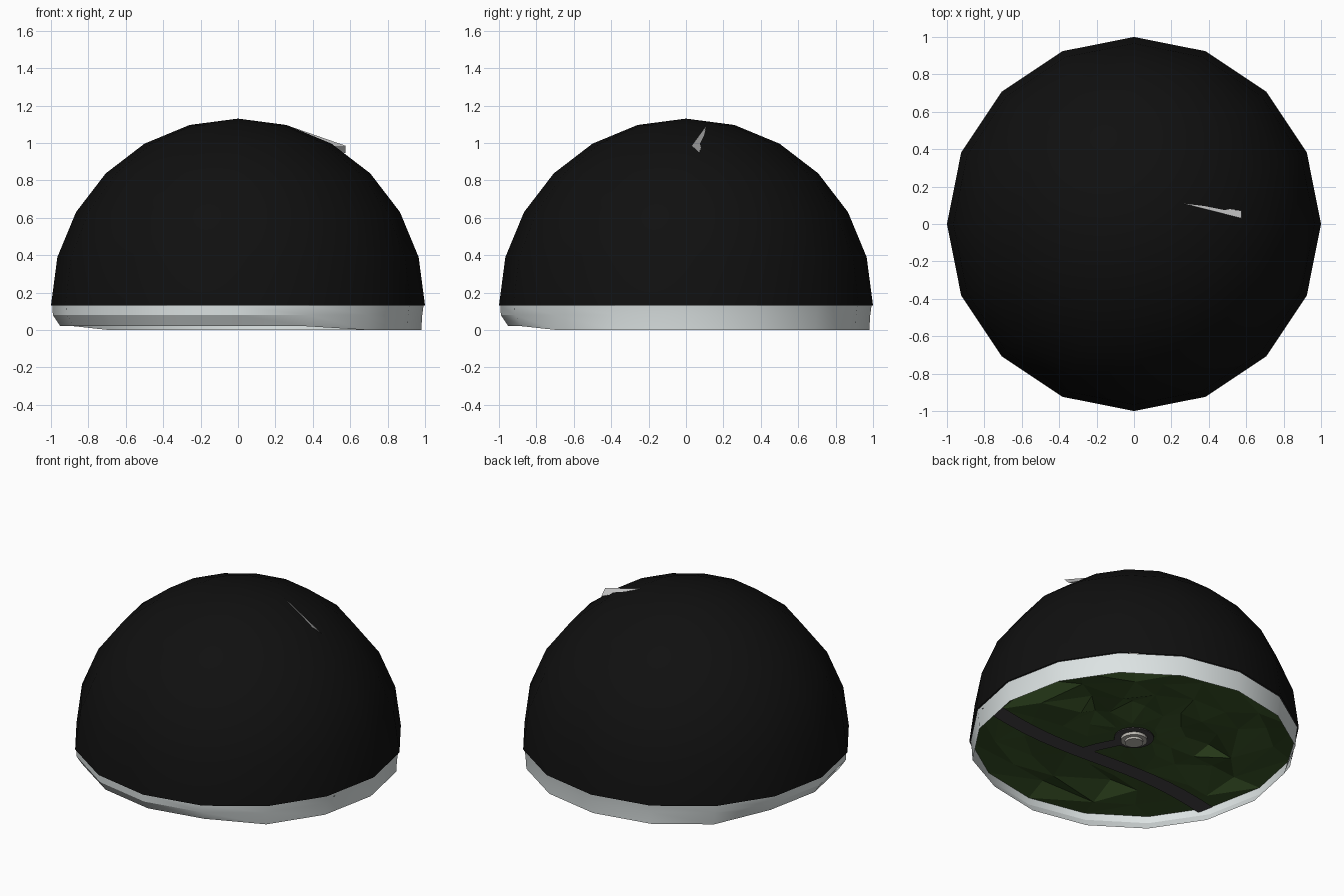
import bpy, bmesh, random
from math import sin, cos, pi, radians, hypot
from mathutils import Vector

if "Cube" in bpy.data.objects:
    bpy.data.objects.remove(bpy.data.objects["Cube"])

random.seed(4)
SEG = 16


def material(name, rgb):
    m = bpy.data.materials.new(name)
    m.diffuse_color = (*rgb, 1)
    m.use_nodes = True
    m.node_tree.nodes["Principled BSDF"].inputs["Base Color"].default_value = m.diffuse_color
    return m


def make(name, verts, faces, mat=None, smooth=False):
    me = bpy.data.meshes.new(name)
    me.from_pydata(verts, [], faces)
    bm = bmesh.new()
    bm.from_mesh(me)
    bmesh.ops.recalc_face_normals(bm, faces=bm.faces)
    bm.to_mesh(me)
    bm.free()
    ob = bpy.data.objects.new(name, me)
    bpy.context.collection.objects.link(ob)
    if mat:
        me.materials.append(mat)
    for p in me.polygons:
        p.use_smooth = smooth
    return ob


def skin(rings, n, close=True):
    """Join rings of equal point count with quads."""
    verts = [v for r in rings for v in r]
    faces = []
    for k in range(len(rings) - 1):
        for i in range(n if close else n - 1):
            j = (i + 1) % n
            faces.append((k * n + i, k * n + j, (k + 1) * n + j, (k + 1) * n + i))
    return verts, faces


def ring(r, z, n=SEG):
    return [(r * cos(2 * pi * i / n), r * sin(2 * pi * i / n), z) for i in range(n)]


def lathe(name, profile, n, mat, cap_start=False, cap_end=False, smooth=False):
    verts, faces = skin([ring(r, z, n) for r, z in profile], n)
    if cap_start:
        faces.append(tuple(range(n)))
    if cap_end:
        faces.append(tuple(range(len(verts) - n, len(verts))))
    return make(name, verts, faces, mat, smooth)


black = material("night_black", (0.005, 0.005, 0.005))
white = material("pale_white", (0.72, 0.77, 0.77))
green = material("grass_green", (0.04, 0.085, 0.02))
asphalt = material("road_grey", (0.065, 0.06, 0.063))
stone = material("tower_stone", (0.5, 0.48, 0.44))

# sky dome: 16 sides, rings every 15 degrees
rings = [ring(cos(radians(a)), 0.13 + sin(radians(a))) for a in range(0, 90, 15)]
verts, faces = skin(rings, SEG)
verts.append((0, 0, 1.13))
top = len(verts) - 1
faces += [(top - SEG + i, top - SEG + (i + 1) % SEG, top) for i in range(SEG)]
make("sky_dome", verts, faces, black, smooth=True)

# uneven base skirt, open underneath
mid, low = [], []
for i in range(SEG):
    a = 2 * pi * i / SEG
    near = cos(a - pi / 4) > -0.1
    rm, rl, zl = (0.985, 0.98, 0.0) if near else (0.99, 0.95, 0.02)
    mid.append((rm * cos(a), rm * sin(a), 0.08))
    low.append((rl * cos(a), rl * sin(a), zl))
verts, faces = skin([ring(0.992, 0.13), mid, low], SEG)
make("base_skirt", verts, faces, white, smooth=True)
bpy.context.view_layer.objects.active = bpy.data.objects["base_skirt"]
bpy.data.objects["base_skirt"].select_set(True)
bpy.ops.object.shade_smooth_by_angle(angle=radians(30))


# road centre line
def road_y(x):
    return -0.33 + 0.09 * x - 0.05 * sin(3 * x)


# faceted terrain, level beside the road and the tower
radii = [0.14, 0.3, 0.48, 0.66, 0.84, 0.99]
rings = []
for k, r in enumerate(radii):
    row = []
    for i in range(SEG):
        a = 2 * pi * i / SEG
        rr = r
        if 0 < k < len(radii) - 1:
            a += random.uniform(-0.1, 0.1)
            rr += random.uniform(-0.04, 0.04)
        x, y = rr * cos(a), rr * sin(a)
        d = min(abs(y - road_y(x)) - 0.1, hypot(x, y) - 0.16, 0.99 - rr)
        w = max(0, min(1, d / 0.15))
        row.append((x, y, 0.126 + w * random.uniform(-0.03, 0.06)))
    rings.append(row)
verts, faces = skin(rings, SEG)
faces.append(tuple(range(SEG)))
terrain = make("terrain", verts, faces, green)
bm = bmesh.new()
bm.from_mesh(terrain.data)
bmesh.ops.triangulate(bm, faces=bm.faces)
bm.to_mesh(terrain.data)
bm.free()


# road, side path and round forecourt
def strip(name, points, width, z):
    left, right = [], []
    for i, p in enumerate(points):
        d = Vector(points[min(i + 1, len(points) - 1)]) - Vector(points[max(i - 1, 0)])
        d.normalize()
        off = Vector((-d.y, d.x)) * width / 2
        left.append((p[0] + off.x, p[1] + off.y, z))
        right.append((p[0] - off.x, p[1] - off.y, z))
    verts, faces = skin([left, right], len(points), close=False)
    make(name, verts, faces, asphalt)


xs = [-0.89 + i * 1.81 / 14 for i in range(15)]
strip("road", [(x, road_y(x)) for x in xs], 0.11, 0.106)
strip("side_path", [(0.14, -0.33), (0.1, -0.22), (0.03, -0.08)], 0.08, 0.105)
lathe("forecourt", [(0.12, 0.104), (0.12, 0.112)], 24, asphalt, True, True)

# stepped round tower foot and mast
lathe("tower_foot", [(0.04, 0.07), (0.055, 0.07), (0.055, 0.085), (0.08, 0.085), (0.08, 0.14)],
      20, stone, True, True)
lathe("tower_mast", [(0.055, 0.14), (0.03, 0.7)], 16, stone, True, True)

# thin folded blade breaking through the dome
make("blade_tip", [(0.26, 0.11, 1.095), (0.575, 0.03, 0.985), (0.575, 0.072, 0.945),
                   (0.46, 0.068, 0.98)],
     [(0, 1, 3), (1, 2, 3), (0, 3, 2), (0, 2, 1)])
